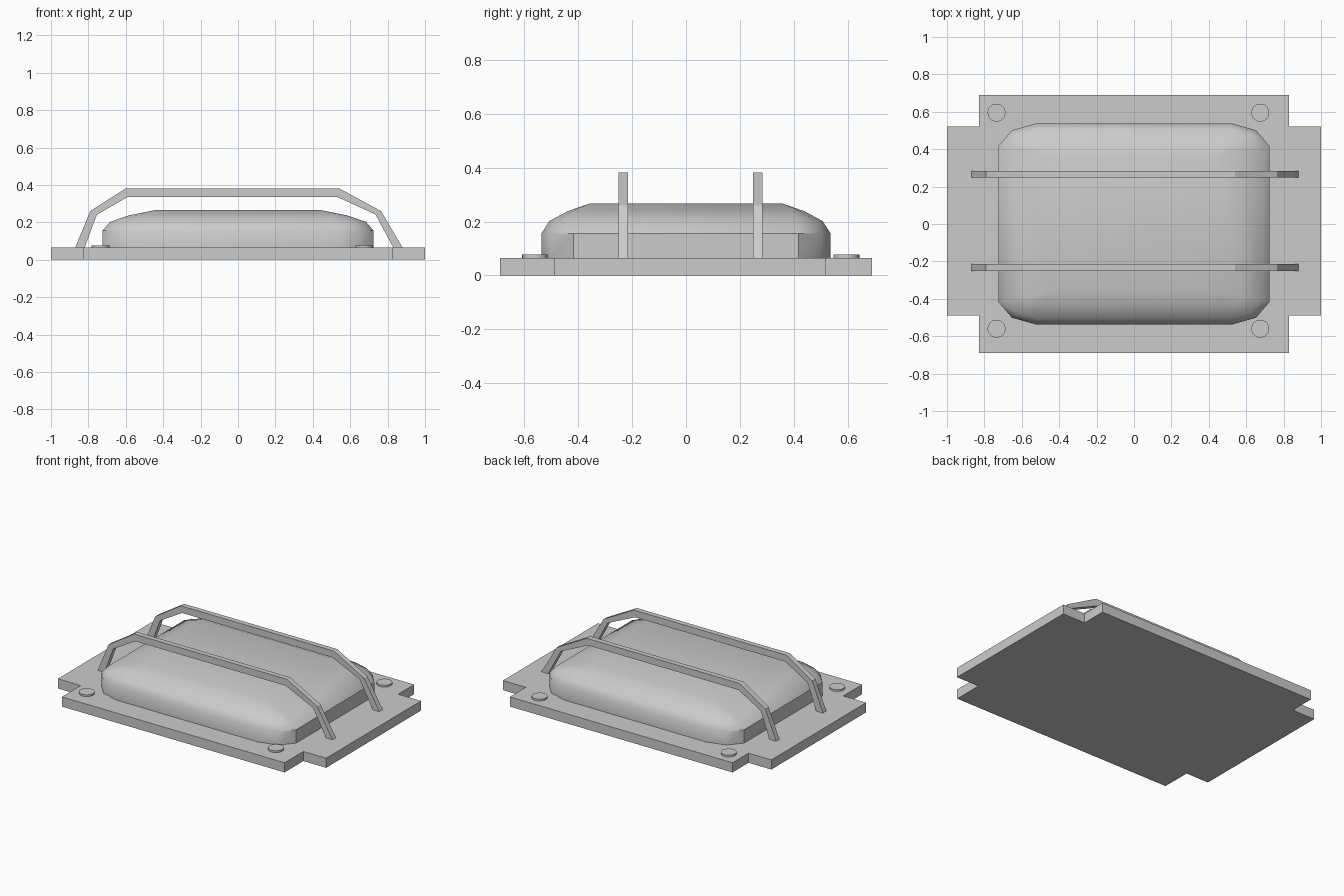
import bpy, bmesh, math

if "Cube" in bpy.data.objects:
    bpy.data.objects.remove(bpy.data.objects["Cube"])

PLATE_TOP = 0.065


def finish(name, bm, smooth_angle=None):
    bmesh.ops.remove_doubles(bm, verts=bm.verts, dist=1e-4)
    bmesh.ops.recalc_face_normals(bm, faces=bm.faces)
    mesh = bpy.data.meshes.new(name)
    bm.to_mesh(mesh)
    bm.free()
    ob = bpy.data.objects.new(name, mesh)
    bpy.context.collection.objects.link(ob)
    if smooth_angle:
        bpy.ops.object.select_all(action='DESELECT')
        ob.select_set(True)
        bpy.context.view_layer.objects.active = ob
        bpy.ops.object.shade_smooth_by_angle(angle=math.radians(smooth_angle))
    return ob


def extrude_outline(name, points, offset):
    bm = bmesh.new()
    face = bm.faces.new([bm.verts.new(p) for p in points])
    new = bmesh.ops.extrude_face_region(bm, geom=[face], use_keep_orig=True)["geom"]
    bmesh.ops.translate(bm, vec=offset,
                        verts=[g for g in new if isinstance(g, bmesh.types.BMVert)])
    return finish(name, bm)


# Base plate with notched corners
y0, y1, w = -0.49, 0.52, 0.83
plate = [(-w, -0.69), (w, -0.69), (w, y0), (1, y0), (1, y1), (w, y1),
         (w, 0.69), (-w, 0.69), (-w, y1), (-1, y1), (-1, y0), (-w, y0)]
extrude_outline("base_plate", [(x, y, 0) for x, y in plate], (0, 0, PLATE_TOP))


# Domed cover: rings of (half x, half y, corner x, corner y, z)
def ring(a, b, rx, ry):
    corner = [(a, b - ry), (a - 0.36 * rx, b - 0.3 * ry), (a - rx, b)]
    half = corner + [(-x, y) for x, y in reversed(corner)]
    return half + [(-x, -y) for x, y in half]


levels = [(0.725, 0.537, 0.20, 0.12, PLATE_TOP),
          (0.725, 0.537, 0.20, 0.12, 0.155),
          (0.685, 0.507, 0.17, 0.10, 0.202),
          (0.580, 0.440, 0.09, 0.05, 0.238),
          (0.435, 0.358, 0.00, 0.00, 0.267)]
bm = bmesh.new()
rings = [[bm.verts.new((x, y, z)) for x, y in ring(a, b, rx, ry)]
         for a, b, rx, ry, z in levels]
for low, high in zip(rings, rings[1:]):
    for i in range(len(low)):
        j = (i + 1) % len(low)
        bm.faces.new((low[i], low[j], high[j], high[i]))
bm.faces.new(rings[0])
bm.faces.new(rings[-1])
finish("domed_cover", bm, 35)

# Two guard bars arching over the cover
bar = [(-0.87, PLATE_TOP), (-0.79, 0.26), (-0.60, 0.382), (0.54, 0.382),
       (0.765, 0.26), (0.88, PLATE_TOP), (0.83, PLATE_TOP), (0.735, 0.242),
       (0.53, 0.336), (-0.59, 0.336), (-0.755, 0.24), (-0.82, PLATE_TOP)]
for side, y in (("front", -0.25), ("back", 0.248)):
    extrude_outline(f"{side}_guard_bar", [(x, y, z) for x, z in bar], (0, 0.035, 0))

# Bolt heads in the plate corners
for y in (-0.56, 0.595):
    for x in (-0.735, 0.675):
        bpy.ops.mesh.primitive_cylinder_add(vertices=24, radius=0.048, depth=0.012,
                                            location=(x, y, PLATE_TOP + 0.006))
        bpy.context.object.name = "bolt_head"
        bpy.ops.object.shade_smooth_by_angle(angle=math.radians(30))
